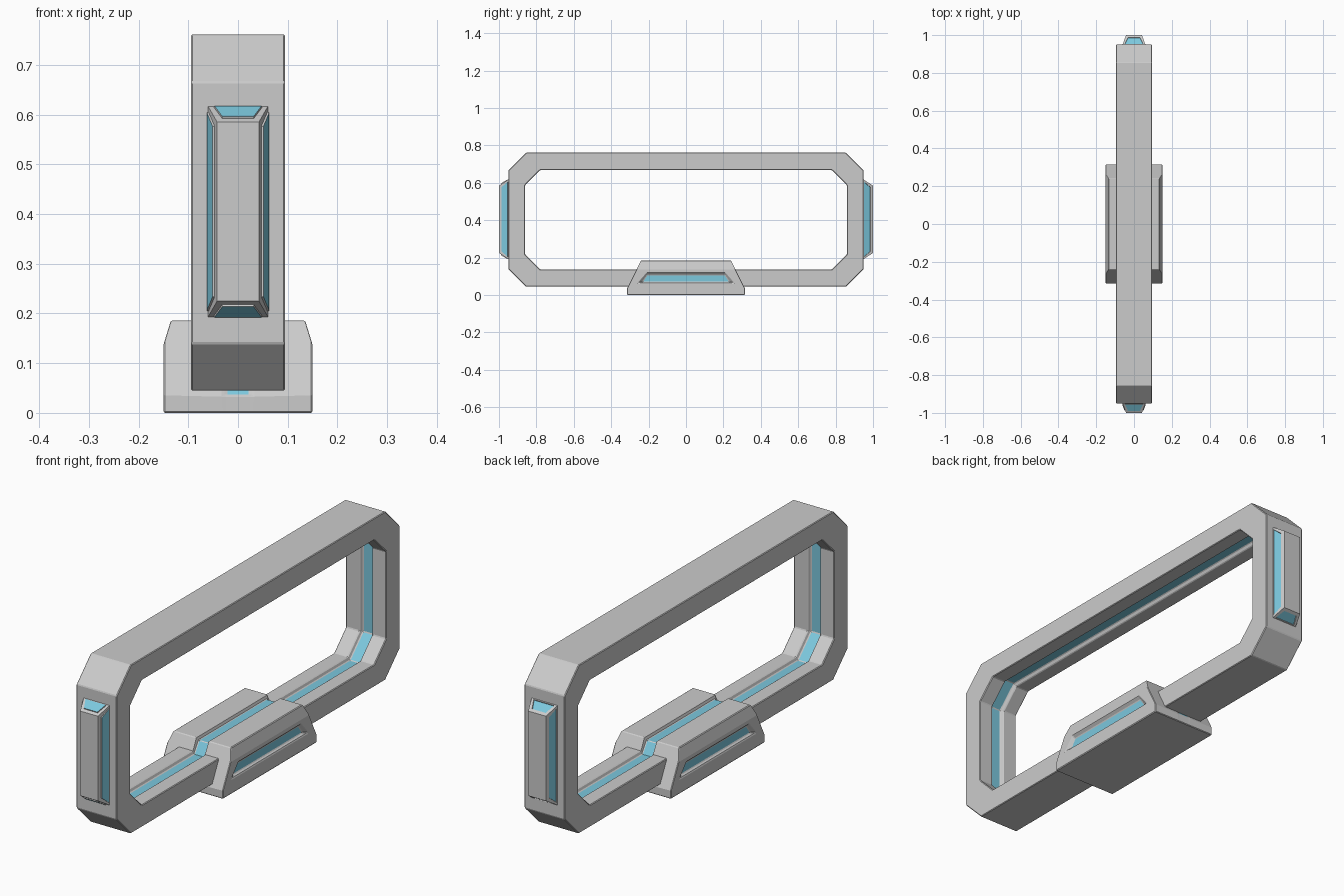
import bpy
import bmesh
from mathutils import Vector

cube = bpy.data.objects.get("Cube")
if cube:
    bpy.data.objects.remove(cube, do_unlink=True)


def material(name, color):
    mat = bpy.data.materials.new(name)
    mat.use_nodes = True
    mat.diffuse_color = color
    mat.node_tree.nodes["Principled BSDF"].inputs["Base Color"].default_value = color
    return mat


GREY, BLUE = 0, 1
MATERIALS = [material("light grey", (0.6, 0.6, 0.6, 1)),
             material("pale blue", (0.2, 0.58, 0.73, 1))]


def finish(name, bm, bevel=0):
    bmesh.ops.recalc_face_normals(bm, faces=bm.faces)
    mesh = bpy.data.meshes.new(name)
    bm.to_mesh(mesh)
    bm.free()
    for mat in MATERIALS:
        mesh.materials.append(mat)
    obj = bpy.data.objects.new(name, mesh)
    bpy.context.collection.objects.link(obj)
    if bevel:
        mod = obj.modifiers.new("soft edges", "BEVEL")
        mod.width = bevel
        mod.segments = 1
        mod.limit_method = "ANGLE"
        mod.material = GREY
    return obj


def loft(sections, is_blue, closed=False):
    """Skin outlines of (y, z) points placed at each x."""
    bm = bmesh.new()
    rings = [[bm.verts.new((x, y, z)) for y, z in outline] for x, outline in sections]
    count = len(rings[0])
    for i in range(len(rings) if closed else len(rings) - 1):
        a, b = rings[i], rings[(i + 1) % len(rings)]
        for j in range(count):
            k = (j + 1) % count
            face = bm.faces.new((a[j], a[k], b[k], b[j]))
            face.material_index = BLUE if is_blue(i, j) else GREY
    if not closed:
        for ring in (rings[0], rings[-1]):
            bm.faces.new(ring).material_index = BLUE
    return bm


def octagon(hy, hz, cut, centre=0.403):
    quarter = [(hy, hz - cut), (hy - cut, hz)]
    pts = quarter + [(-y, z) for y, z in reversed(quarter)]
    pts += [(-y, -z) for y, z in pts]
    return [(y, z + centre) for y, z in pts]


def symmetric(half):
    return half + [(-y, z) for y, z in reversed(half)]


# Chamfered frame with a lit channel around the inside
outer = octagon(0.95, 0.358, 0.095)
inner = octagon(0.86, 0.265, 0.08)
channel = octagon(0.875, 0.28, 0.089)
frame = loft([(-0.095, outer), (0.095, outer), (0.095, inner), (0.03, inner),
              (0.024, channel), (-0.024, channel), (-0.03, inner), (-0.095, inner)],
             lambda i, j: i == 4, closed=True)
finish("frame", frame, 0.003)

# Base clip with recessed side windows and the channel running over its top
window = symmetric([(0.235, 0.07), (0.23, 0.075), (0.208, 0.108)])
rim = symmetric([(0.257, 0.064), (0.252, 0.072), (0.21, 0.12)])
side = symmetric([(0.315, 0), (0.315, 0.035), (0.264, 0.137)])
full = symmetric([(0.315, 0), (0.315, 0.035), (0.24, 0.186)])
groove = symmetric([(0.315, 0), (0.315, 0.035), (0.228, 0.171)])
half = [(0.138, window), (0.15, rim), (0.15, side), (0.135, full),
        (0.03, full), (0.024, groove)]
sections = half + [(-x, outline) for x, outline in reversed(half)]
clip = loft(sections, lambda i, j: i == 5 and j in (1, 2, 3))
finish("base_clip", clip, 0.003)


# Tapered end pads with a lit strip on each sloping face
def end_pad(name, sign):
    bm = bmesh.new()
    bmesh.ops.create_cube(bm, size=2)
    for v in bm.verts:
        tip = v.co.y > 0
        hx, hz, y = (0.042, 0.18, 1.0) if tip else (0.062, 0.215, 0.945)
        v.co = Vector((v.co.x * hx, sign * y, 0.405 + v.co.z * hz))
    bmesh.ops.recalc_face_normals(bm, faces=bm.faces)
    slopes = [f for f in bm.faces if abs(f.normal.y) < 0.9]
    bmesh.ops.inset_individual(bm, faces=slopes, thickness=0.017, depth=0)
    bmesh.ops.inset_individual(bm, faces=slopes, thickness=0.001, depth=-0.004)
    for face in slopes:
        face.material_index = BLUE
    finish(name, bm)


end_pad("front_pad", -1)
end_pad("back_pad", 1)
